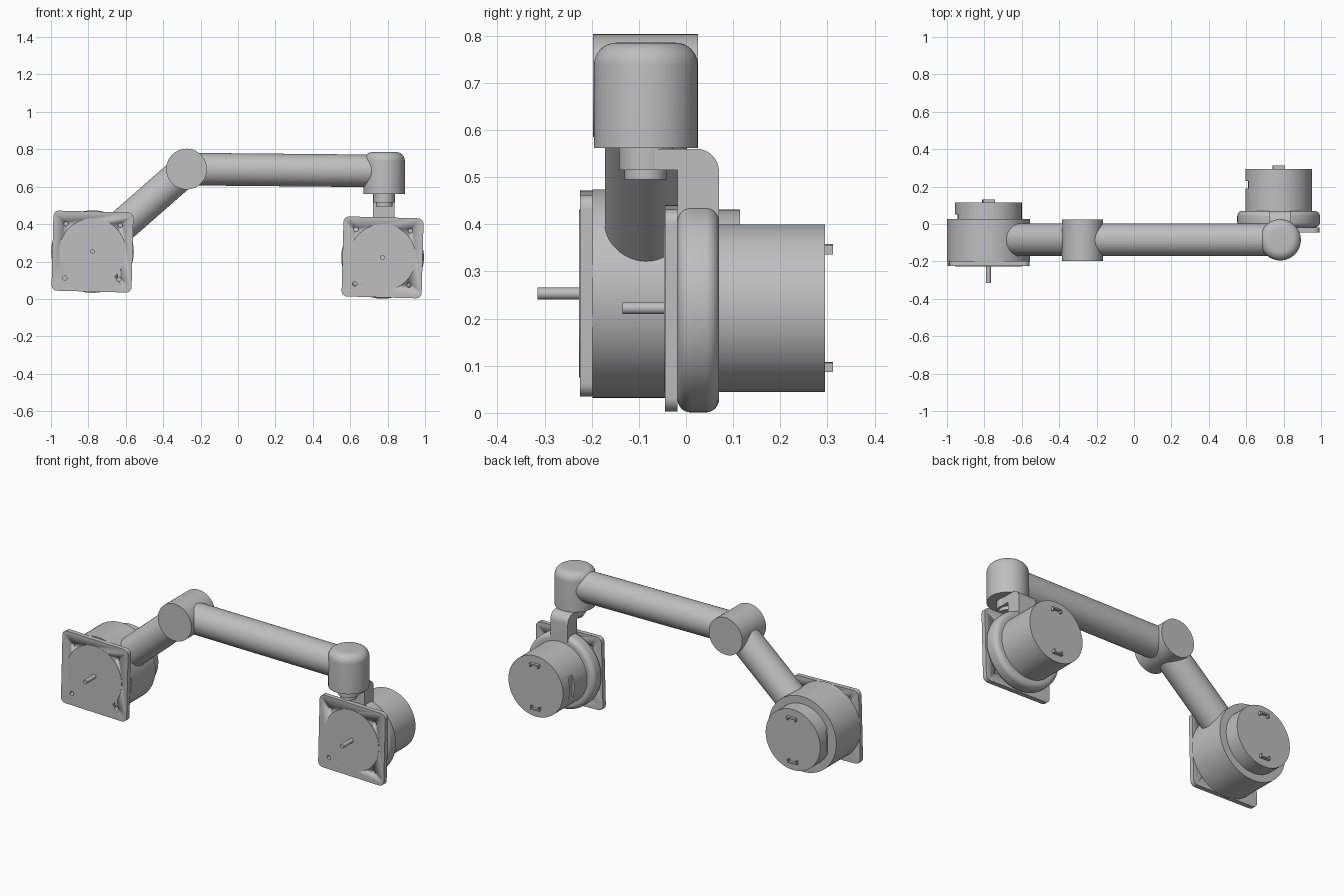
import bpy, bmesh
from math import pi, sin, cos, radians
from mathutils import Matrix, Vector

if "Cube" in bpy.data.objects:
    bpy.data.objects.remove(bpy.data.objects["Cube"])

grey = bpy.data.materials.new("satin_grey")
grey.use_nodes = True
GREY = (0.52, 0.52, 0.52, 1)
grey.diffuse_color = GREY
grey.node_tree.nodes["Principled BSDF"].inputs["Base Color"].default_value = GREY


def finish(name, bm, matrix):
    """Turn a bmesh into a smooth-shaded object with baked placement."""
    bmesh.ops.recalc_face_normals(bm, faces=bm.faces)
    bm.transform(matrix)
    mesh = bpy.data.meshes.new(name)
    bm.to_mesh(mesh)
    bm.free()
    mesh.materials.append(grey)
    ob = bpy.data.objects.new(name, mesh)
    bpy.context.collection.objects.link(ob)
    activate(ob)
    bpy.ops.object.shade_smooth_by_angle(angle=radians(30))
    return ob


def activate(ob):
    bpy.ops.object.select_all(action='DESELECT')
    ob.select_set(True)
    bpy.context.view_layer.objects.active = ob


def arc(cx, cy, r, start, end, n=8):
    angles = [radians(start + (end - start) * i / n) for i in range(n + 1)]
    return [(cx + r * cos(a), cy + r * sin(a)) for a in angles]


def lathe(name, profile, matrix, steps=72):
    """Revolve (radius, height) points around local z."""
    bm = bmesh.new()
    verts = [bm.verts.new((r, 0, h)) for r, h in profile]
    edges = [bm.edges.new(pair) for pair in zip(verts, verts[1:])]
    bmesh.ops.spin(bm, geom=verts + edges, cent=(0, 0, 0), axis=(0, 0, 1),
                   angle=2 * pi, steps=steps)
    bmesh.ops.remove_doubles(bm, verts=bm.verts, dist=1e-5)
    return finish(name, bm, matrix)


def rod(name, r, h0, h1, matrix, steps=72):
    return lathe(name, [(0, h0), (r, h0), (r, h1), (0, h1)], matrix, steps)


def prism(name, points, h0, h1, matrix):
    """Extrude a local xy outline from h0 to h1."""
    bm = bmesh.new()
    face = bm.faces.new([bm.verts.new((x, y, h0)) for x, y in points])
    top = bmesh.ops.extrude_face_region(bm, geom=[face])["geom"]
    bmesh.ops.translate(bm, vec=(0, 0, h1 - h0),
                        verts=[v for v in top if isinstance(v, bmesh.types.BMVert)])
    return finish(name, bm, matrix)


def cut(ob, cutter):
    """Subtract a cutter, then discard it."""
    cutter.hide_render = True
    mod = ob.modifiers.new("cut", 'BOOLEAN')
    mod.operation = 'DIFFERENCE'
    mod.solver = 'EXACT'
    mod.object = cutter
    activate(ob)
    bpy.ops.object.modifier_apply(modifier=mod.name)
    bpy.data.objects.remove(cutter)


TO_Y = Matrix.Rotation(-pi / 2, 4, 'X')      # local z becomes world y
TILT = Matrix.Rotation(radians(1.5), 4, 'Y')


def motor(side, x, y, z):
    """Motor with square flange, shaft, side slot and rear terminals."""
    m = Matrix.Translation((x, y, z)) @ TILT @ TO_Y

    # Flange with rounded corners and four screw holes
    h, r = 0.214, 0.03
    outline = []
    for i, (sx, sy) in enumerate([(1, 1), (-1, 1), (-1, -1), (1, -1)]):
        outline += arc(sx * (h - r), sy * (h - r), r, 90 * i, 90 * i + 90)
    plate = prism(side + "_flange", outline, -0.045, -0.018, m)
    for sx in (-1, 1):
        for sy in (-1, 1):
            place = m @ Matrix.Translation((sx * 0.145, sy * 0.145, 0))
            cut(plate, rod("hole_cutter", 0.012, -0.1, 0.02, place, 24))

    # Face disc and output shaft
    rod(side + "_face_disc", 0.178, -0.0465, -0.03, m)
    rod(side + "_shaft", 0.0125, -0.135, -0.03, m, 24)

    # Can with a connector slot on its right side
    can = rod(side + "_motor_can", 0.178, -0.02, 0.295, m)
    slot = [(-0.3, -0.1), (-0.163, -0.1), (-0.163, 0.1), (-0.3, 0.1)]
    cut(can, prism("slot_cutter", slot, 0.19, 0.23, m))

    # U-shaped terminals on the rear face
    w, t = 0.03, 0.008
    for s, label in ((-1, "upper"), (1, "lower")):
        u = [(-w, 0.135), (w, 0.135), (w, 0.115), (w - t, 0.115),
             (w - t, 0.127), (t - w, 0.127), (t - w, 0.115), (-w, 0.115)]
        prism(f"{side}_{label}_terminal", [(a, s * b) for a, b in u], 0.29, 0.312, m)


ARM_Y = -0.085
base = Vector((-0.778, ARM_Y, 0.253))
elbow = Vector((-0.275, ARM_Y, 0.694))
head = Vector((0.782, ARM_Y, 0.684))
wrist = Vector((0.773, 0, 0.222))

# Motors at both ends
motor("right", base.x, -0.18, base.z)
motor("left", wrist.x, 0, wrist.z)

# Base housing and elbow joint
rod("base_housing", 0.221, -0.198, 0.027, Matrix.Translation((base.x, 0, base.z)) @ TO_Y)
rod("elbow_joint", 0.109, -0.197, 0.025, Matrix.Translation((elbow.x, 0, elbow.z)) @ TO_Y)

# Arm tubes
for name, a, b in (("lower_arm", base, elbow), ("upper_arm", elbow, head)):
    d = b - a
    turn = d.to_track_quat('Z', 'Y').to_matrix().to_4x4()
    rod(name, 0.087, 0, d.length, Matrix.Translation(a) @ turn)

# Domed wrist head, its collar and its pivot
HEAD = Matrix.Translation((head.x, ARM_Y, 0))
lathe("wrist_head", [(0, 0.562), (0.11, 0.562)] + arc(0.063, 0.738, 0.047, 0, 90)
      + [(0, 0.785)], HEAD)
rod("wrist_collar", 0.057, 0.515, 0.565, HEAD)
rod("wrist_pivot", 0.045, 0.495, 0.53, HEAD)

# Bent bracket from the collar down to the clamp ring (outline in y and z)
YZ = Matrix(((0, 0, 1, 0), (1, 0, 0, 0), (0, 1, 0, 0), (0, 0, 0, 1)))
bracket = [(-0.018, 0.4), (-0.018, 0.515), (ARM_Y, 0.515), (ARM_Y, 0.56)]
bracket += arc(0.022, 0.512, 0.048, 90, 0) + [(0.07, 0.4)]
prism("wrist_bracket", bracket, -0.057, 0.057, Matrix.Translation((0.779, 0, 0)) @ YZ)

# Clamp ring with rounded rims
ring = [(0, -0.018)] + arc(0.193, 0.01, 0.028, -90, 0)
ring += arc(0.193, 0.042, 0.028, 0, 90) + [(0, 0.07)]
lathe("clamp_ring", ring, Matrix.Translation(wrist) @ TO_Y)
